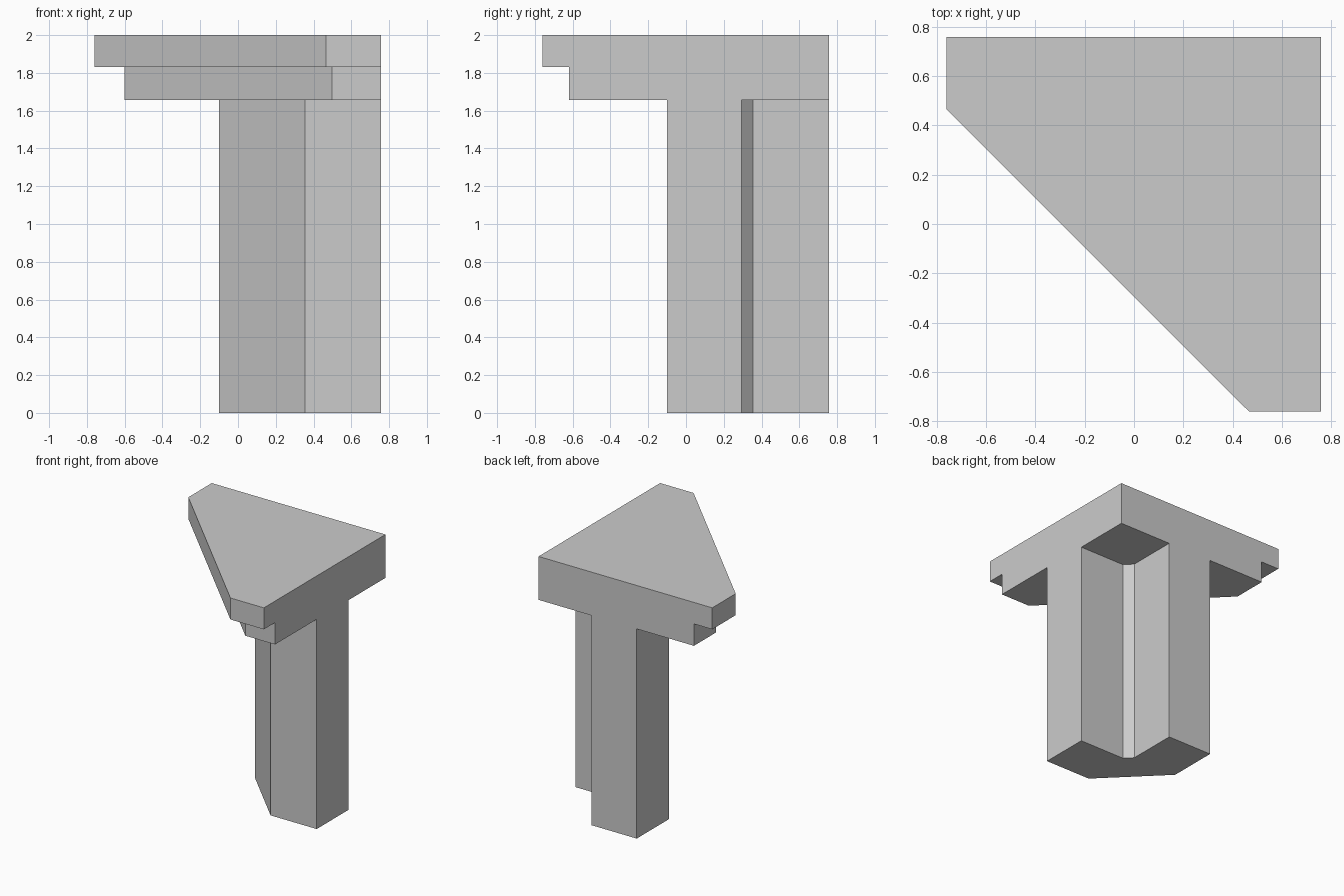
import bpy
import bmesh

cube = bpy.data.objects.get("Cube")
if cube:
    bpy.data.objects.remove(cube, do_unlink=True)

# Single plain grey
grey = bpy.data.materials.new("light_grey")
grey.use_nodes = True
colour = (0.6, 0.6, 0.6, 1.0)
grey.diffuse_color = colour
grey.node_tree.nodes["Principled BSDF"].inputs["Base Color"].default_value = colour


def prism(name, outline, bottom, top):
    """Extrude a plan outline straight up between two heights."""
    bm = bmesh.new()
    base = bm.faces.new([bm.verts.new((x, y, bottom)) for x, y in outline])
    walls = bmesh.ops.extrude_face_region(bm, geom=[base])["geom"]
    raised = [v for v in walls if isinstance(v, bmesh.types.BMVert)]
    bmesh.ops.translate(bm, verts=raised, vec=(0, 0, top - bottom))
    bmesh.ops.recalc_face_normals(bm, faces=bm.faces)
    mesh = bpy.data.meshes.new(name)
    bm.to_mesh(mesh)
    bm.free()
    mesh.materials.append(grey)
    obj = bpy.data.objects.new(name, mesh)
    bpy.context.collection.objects.link(obj)
    return obj


EDGE = 0.758    # shared outer faces
NECK = 1.657    # top of the column
STEP = 1.83     # joint between the two slabs

# Column: angled front, notched at the rear inner corner with a small chamfer
prism("corner_column", [
    (-0.1, EDGE), (-0.1, 0.355), (0.355, -0.1), (EDGE, -0.1),
    (EDGE, 0.295), (0.355, 0.295), (0.295, 0.355), (0.295, EDGE),
], 0, NECK)

# Stepped capital: two corner slabs with a diagonal front
prism("lower_slab", [
    (-0.6, EDGE), (-0.6, 0.48), (0.498, -0.62), (EDGE, -0.62), (EDGE, EDGE),
], NECK, STEP)
prism("upper_slab", [
    (-0.76, EDGE), (-0.76, 0.465), (0.466, -0.76), (EDGE, -0.76), (EDGE, EDGE),
], STEP, 2.0)
